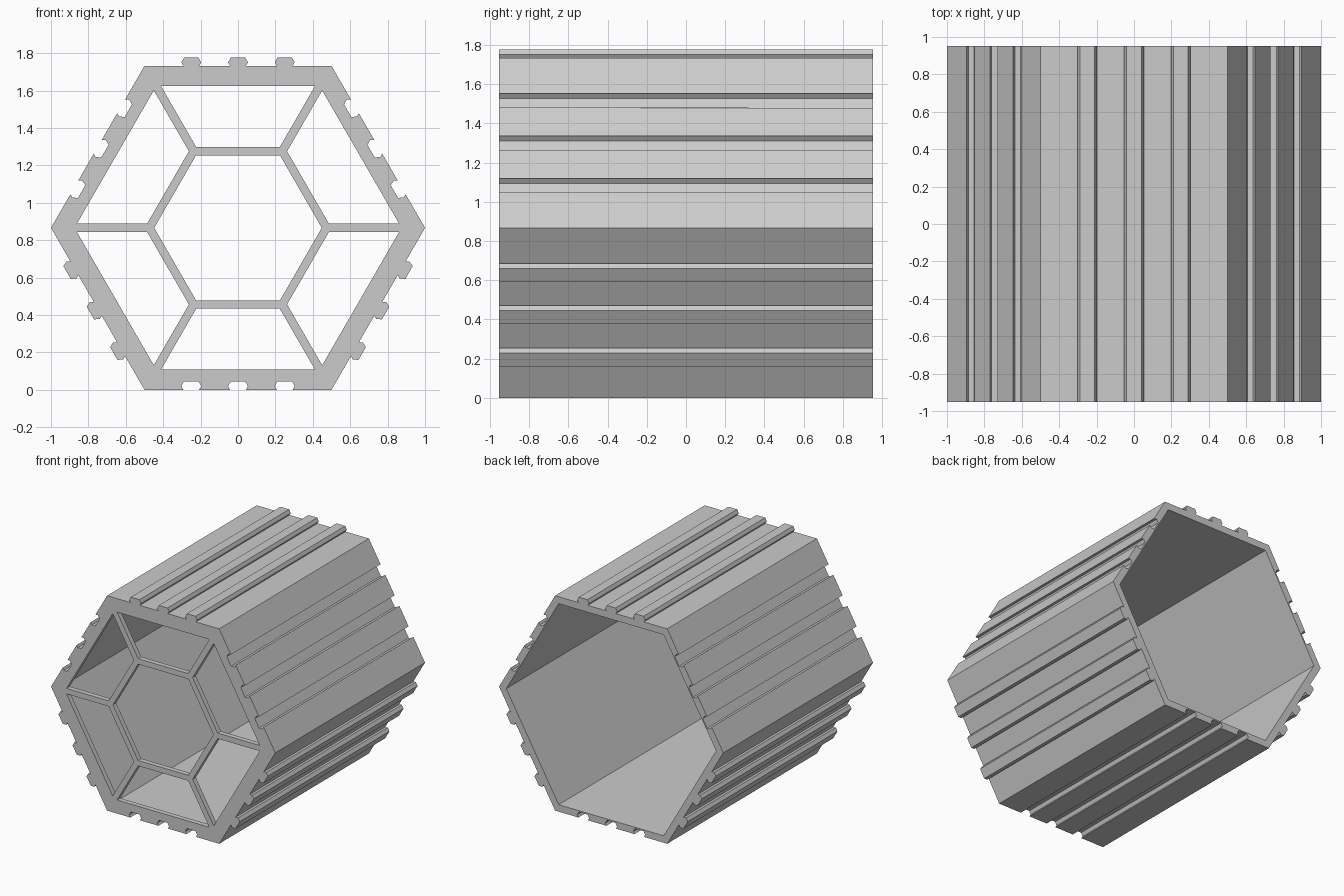
import bpy, bmesh
from math import radians, cos, sin, tan, pi
from mathutils import Vector, Matrix

old = bpy.data.objects.get("Cube")
if old:
    bpy.data.objects.remove(old, do_unlink=True)

APOTHEM = 0.866          # outer hexagon, centre to flat side
HALF_LENGTH = 0.953
GRILLE_DEPTH = 0.04
BAR = 0.045

grey = bpy.data.materials.new("light_grey")
grey.use_nodes = True
colour = (0.6, 0.6, 0.6, 1)
grey.diffuse_color = colour
grey.node_tree.nodes["Principled BSDF"].inputs["Base Color"].default_value = colour


def side_axes(k):
    """Outward normal and tangent of hexagon side k."""
    a = radians(30 + 60 * k)
    return Vector((cos(a), sin(a))), Vector((-sin(a), cos(a)))


def hexagon(apothem):
    r = apothem / cos(pi / 6)
    return [Vector((r * cos(k * pi / 3), r * sin(k * pi / 3))) for k in range(6)]


def interlocking_outline():
    """Hexagon whose sides carry alternately grooves and matching ridges."""
    half_key = [(-0.042, 0), (-0.053, 0.018), (-0.039, 0.045)]
    key = half_key + [(-s, h) for s, h in reversed(half_key)]
    points = []
    for k in range(6):
        n, t = side_axes(k)
        sign = 1 if k % 2 else -1
        points.append(n * APOTHEM - t * 0.5)
        for centre in (-0.25, 0, 0.25):
            points += [n * (APOTHEM + sign * h) + t * (centre + s) for s, h in key]
    return points


def window(k, near, far):
    """Trapezoid opening between two spokes."""
    n, t = side_axes(k)
    w1, w2 = [d * tan(pi / 6) - BAR / 2 / cos(pi / 6) for d in (near, far)]
    return [n * near - t * w1, n * far - t * w2, n * far + t * w2, n * near + t * w1]


def extrude_profile(name, loops, y_front, y_back):
    """Fill an outline with holes and extrude it along y."""
    curve = bpy.data.curves.new(name + "_profile", "CURVE")
    curve.dimensions = "2D"
    curve.fill_mode = "BOTH"
    curve.extrude = (y_back - y_front) / 2
    for loop in loops:
        spline = curve.splines.new("POLY")
        spline.points.add(len(loop) - 1)
        for point, co in zip(spline.points, loop):
            point.co = (co.x, co.y, 0, 1)
        spline.use_cyclic_u = True
    helper = bpy.data.objects.new(name + "_helper", curve)
    bpy.context.collection.objects.link(helper)
    bpy.context.view_layer.update()
    graph = bpy.context.evaluated_depsgraph_get()
    mesh = bpy.data.meshes.new_from_object(helper.evaluated_get(graph))
    bpy.data.objects.remove(helper, do_unlink=True)
    bpy.data.curves.remove(curve)

    # weld, then stand the profile upright
    bm = bmesh.new()
    bm.from_mesh(mesh)
    bmesh.ops.remove_doubles(bm, verts=bm.verts, dist=0.0005)
    bmesh.ops.dissolve_limit(bm, angle_limit=0.01, verts=bm.verts, edges=bm.edges)
    bmesh.ops.recalc_face_normals(bm, faces=bm.faces)
    bm.transform(Matrix.Translation((0, (y_front + y_back) / 2, APOTHEM))
                 @ Matrix.Rotation(pi / 2, 4, "X"))
    for face in bm.faces:
        face.smooth = False
        face.material_index = 0
    bm.to_mesh(mesh)
    bm.free()
    mesh.materials.clear()
    mesh.materials.append(grey)
    obj = bpy.data.objects.new(name, mesh)
    bpy.context.collection.objects.link(obj)
    return obj


# Open hexagonal tube with interlocking sides
inner = hexagon(0.81)
extrude_profile("tube_shell", [interlocking_outline(), inner],
                -HALF_LENGTH, HALF_LENGTH)

# Front grille: rim, six spokes and a central hexagonal ring
openings = [window(k, 0.432, 0.757) for k in range(6)] + [hexagon(0.388)]
extrude_profile("front_grille", [inner] + openings,
                -HALF_LENGTH, -HALF_LENGTH + GRILLE_DEPTH)
